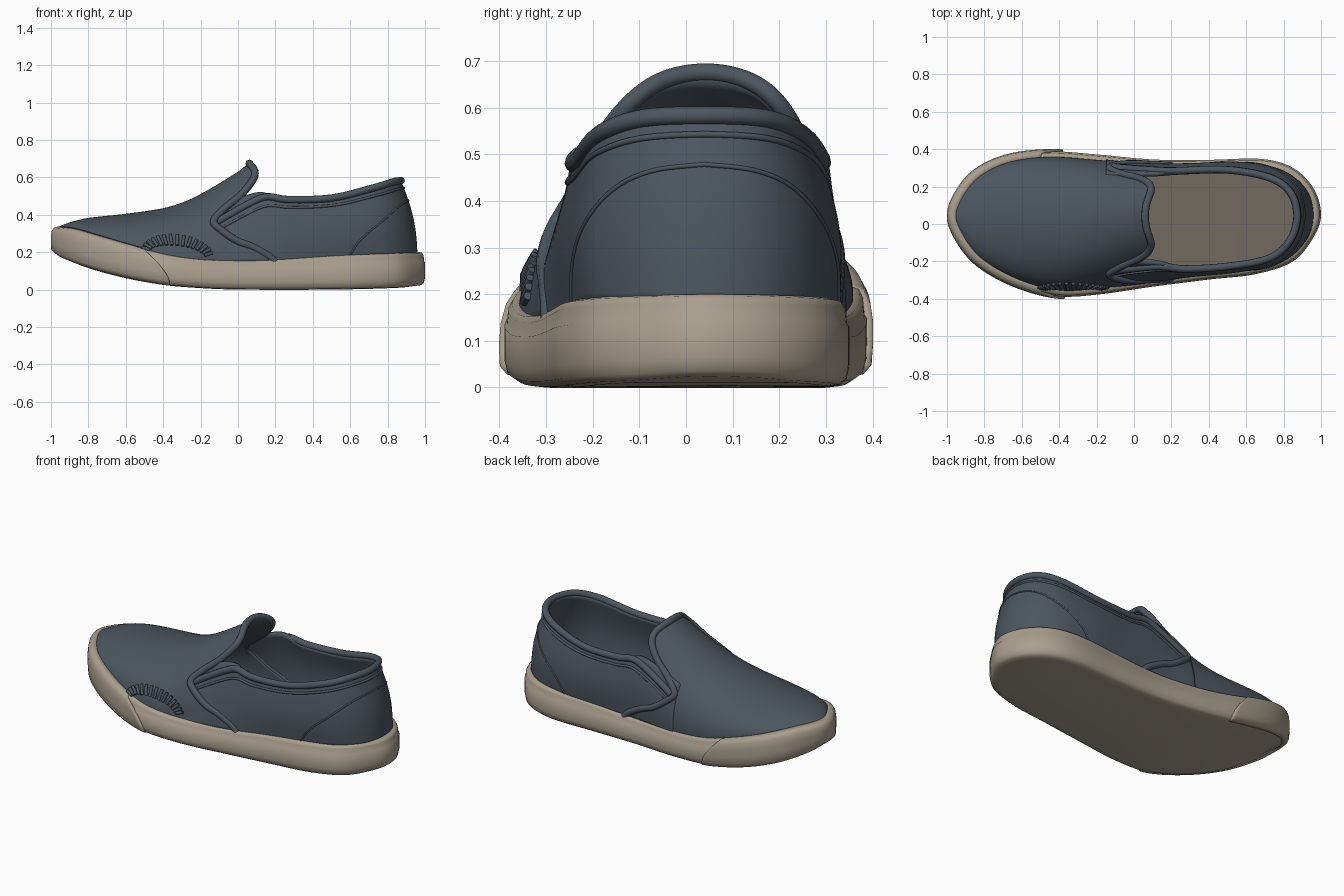
import bpy, bmesh, math
from mathutils import Vector

if "Cube" in bpy.data.objects:
    bpy.data.objects.remove(bpy.data.objects["Cube"])


def material(name, rgb):
    m = bpy.data.materials.new(name)
    m.diffuse_color = (*rgb, 1)
    m.use_nodes = True
    m.node_tree.nodes["Principled BSDF"].inputs["Base Color"].default_value = m.diffuse_color
    return m


FABRIC = material("slate_blue_fabric", (0.072, 0.092, 0.115))
RUBBER = material("beige_rubber", (0.40, 0.345, 0.27))
LINING = material("brown_insole", (0.165, 0.143, 0.117))


def interp(tab, x):
    """Smooth curve through (x, value) pairs."""
    n = len(tab) - 1
    x = min(max(x, tab[0][0]), tab[n][0])
    k = 0
    while k < n - 1 and tab[k + 1][0] < x:
        k += 1

    def slope(i):
        a, b = tab[max(i - 1, 0)], tab[min(i + 1, n)]
        return (b[1] - a[1]) / (b[0] - a[0])
    h = tab[k + 1][0] - tab[k][0]
    s = (x - tab[k][0]) / h
    return ((2*s**3 - 3*s**2 + 1) * tab[k][1] + (s**3 - 2*s**2 + s) * h * slope(k)
            + (3*s**2 - 2*s**3) * tab[k + 1][1] + (s**3 - s**2) * h * slope(k + 1))


def spline(pts, t, closed=False):
    """Catmull-Rom point at index t."""
    n = len(pts)
    k = math.floor(t) if closed else min(max(math.floor(t), 0), n - 2)
    s = t - k
    get = lambda i: Vector(pts[i % n] if closed else pts[min(max(i, 0), n - 1)])
    a, b, c, d = (get(k + i) for i in (-1, 0, 1, 2))
    return 0.5 * (2*b + (c - a)*s + (2*a - 5*b + 4*c - d)*s*s + (3*b - a - 3*c + d)*s**3)


def finish(bm, name, mat, thick=0, angle=50):
    me = bpy.data.meshes.new(name)
    bm.to_mesh(me)
    bm.free()
    ob = bpy.data.objects.new(name, me)
    bpy.context.collection.objects.link(ob)
    me.materials.append(mat)
    bpy.ops.object.select_all(action='DESELECT')
    ob.select_set(True)
    bpy.context.view_layer.objects.active = ob
    bpy.ops.object.shade_smooth_by_angle(angle=math.radians(angle))
    if thick:
        mod = ob.modifiers.new("thickness", 'SOLIDIFY')
        mod.thickness, mod.offset = thick, -1
    return ob


def sheet(f, ni, nj):
    """Open grid surface from f(i, j) with both in 0..1."""
    bm = bmesh.new()
    v = [[bm.verts.new(f(i / ni, j / nj)) for j in range(nj + 1)] for i in range(ni + 1)]
    for i in range(ni):
        for j in range(nj):
            bm.faces.new((v[i][j], v[i + 1][j], v[i + 1][j + 1], v[i][j + 1]))
    return bm


def tube(name, paths, radius, mat=FABRIC):
    cu = bpy.data.curves.new(name, 'CURVE')
    cu.dimensions = '3D'
    cu.bevel_depth, cu.bevel_resolution, cu.use_fill_caps = radius, 3, True
    for path in paths:
        sp = cu.splines.new('POLY')
        sp.points.add(len(path) - 1)
        for p, q in zip(sp.points, path):
            p.co = (*q, 1)
    cu.materials.append(mat)
    ob = bpy.data.objects.new(name, cu)
    bpy.context.collection.objects.link(ob)


# Sole outline, heel -> left side -> toe (index 11) -> right side
OUTLINE = [(1, .05), (.96, .19), (.85, .3), (.68, .348), (.4, .343), (.1, .345), (-.2, .372),
           (-.45, .388), (-.68, .36), (-.85, .28), (-.95, .16), (-.988, .04), (-.945, -.08),
           (-.84, -.21), (-.65, -.32), (-.42, -.385), (-.2, -.378), (.1, -.335), (.4, -.297),
           (.65, -.268), (.85, -.2), (.96, -.07)]
SOLE_LOW = [(-1, .2), (-.95, .165), (-.8, .11), (-.6, .06), (-.4, .025), (-.2, .008), (0, 0),
            (.5, 0), (.9, .01), (1, .02)]
SOLE_TOP = [(-1, .337), (-.9, .325), (-.75, .285), (-.6, .243), (-.4, .19), (-.2, .162),
            (0, .155), (.2, .16), (.5, .18), (1, .2)]


def outline(t, off, frac):
    """Point on the sole wall: outline index, outward offset, height fraction."""
    p = spline(OUTLINE, t, True)
    d = (spline(OUTLINE, t + .01, True) - spline(OUTLINE, t - .01, True)).normalized()
    lo, hi = interp(SOLE_LOW, p.x), interp(SOLE_TOP, p.x)
    return Vector((p.x + d.y * off, p.y - d.x * off, lo + (hi - lo) * frac))


# Sole: stacked rings closed by strips across the bottom and top
N = 22 * 8
RINGS = [(-.05, 0), (-.022, .02), (-.006, .09), (0, .25), (0, .7), (-.005, .73),
         (-.008, .9), (-.016, .98), (-.03, 1), (-.06, 1)]
bm = bmesh.new()
rings = [[bm.verts.new(outline(i / 8, o, f)) for i in range(N)] for o, f in RINGS]
for a, b in zip(rings, rings[1:]):
    for i in range(N):
        k = (i + 1) % N
        bm.faces.new((a[i], a[k], b[k], b[i]))
for r in (rings[0], rings[-1]):
    for i in range(N // 2):
        quad = [r[i], r[i + 1], r[N - i - 1], r[(N - i) % N]]
        bm.faces.new(list(dict.fromkeys(quad)))
bmesh.ops.recalc_face_normals(bm, faces=bm.faces)
finish(bm, "sole", RUBBER)

# Toe bumper wrapped round the front of the sole
BUMP = [(0, -.03), (.04, -.006), (.15, .01), (.4, .013), (.65, .013), (.85, .008), (.97, -.004), (1.02, -.035)]


def bumper(i, j):
    f, off = BUMP[round(j * 7)]
    cut = .5 * max(f, 0) ** 2
    return outline(6.7 + cut + i * (8.55 - 1.1 * cut * 2), off, f)


finish(sheet(bumper, 100, 7), "toe_bumper", RUBBER, .02)

# Insole
bm = bmesh.new()
ring = [bm.verts.new(outline(i / 8, -.05, 1) + Vector((0, 0, .008))) for i in range(N)]
for i in range(N // 2):
    if ring[i].co.x > -.45:
        quad = [ring[i], ring[i + 1], ring[N - i - 1], ring[(N - i) % N]]
        bm.faces.new(list(dict.fromkeys(quad)))
bmesh.ops.delete(bm, geom=[v for v in bm.verts if not v.link_faces], context='VERTS')
for f in bm.faces:
    if f.normal.z < 0 or f.calc_center_median().z < 0:
        f.normal_flip()
bmesh.ops.recalc_face_normals(bm, faces=bm.faces)
finish(bm, "insole", LINING)

# Vamp: arched front of the upper, cut back along a curved edge
SIDE = [outline(i / 8, -.03, 1) for i in range(N + 1)]
LEFT = sorted((p.x, p.y) for p in SIDE[:N // 2 + 1])
RIGHT = sorted((p.x, p.y) for p in SIDE[N // 2:])
RIDGE = [(-.97, .33), (-.93, .348), (-.88, .365), (-.8, .383), (-.6, .405), (-.4, .435),
         (-.3, .465), (-.2, .51), (0, .63), (.06, .675), (.12, .69), (.25, .69)]
EDGE = [(0, .2), (.06, .17), (.14, .1), (.24, 0), (.41, -.09), (.55, -.13), (.66, -.07),
        (.74, .03), (.82, .08), (.9, .09), (1, .06)]


def linear(tab, x):
    for a, b in zip(tab, tab[1:]):
        if a[0] <= x <= b[0] and b[0] > a[0]:
            return a[1] + (b[1] - a[1]) * (x - a[0]) / (b[0] - a[0])
    return tab[0][1] if x < tab[0][0] else tab[-1][1]


def arch(x, ang, lift=0):
    yl, yr = linear(LEFT, x), linear(RIGHT, x)
    lo, hi, f = interp(SOLE_TOP, x) - .015, interp(RIDGE, x), math.sin(ang)
    w = (yl - yr) / 2 + lift
    skew = .04 * f * min(1, max(0, x + .9))
    return Vector((x, (yl + yr) / 2 - w * math.cos(ang) + skew, lo + (hi - lo + lift) * f))


def vamp(i, j):
    ang = math.pi * j
    x0 = -.958
    return arch(x0 + (interp(EDGE, math.sin(ang)) - x0) * i ** 1.6, ang)


finish(sheet(vamp, 60, 120), "vamp", FABRIC, .02)
tube("vamp_piping", [[vamp(1, j / 160) for j in range(161)]], .02)

# Quarter: wall round the sides and heel
BASE = [(-.15, -.345, .14), (.1, -.315, .145), (.35, -.275, .15), (.6, -.243, .17),
        (.8, -.195, .18), (.92, -.09, .18), (.96, .04, .18), (.925, .18, .18), (.8, .285, .18),
        (.6, .325, .17), (.35, .318, .15), (.1, .32, .145), (-.15, .345, .14)]
TOP = [(-.15, -.2, .42), (.1, -.21, .52), (.25, -.24, .482), (.5, -.228, .487), (.72, -.185, .54),
       (.83, -.095, .575), (.872, .04, .583), (.835, .17, .575), (.72, .25, .54), (.5, .29, .487),
       (.25, .285, .482), (.1, .275, .52), (-.15, .27, .42)]


def quarter(u, v, lift=0):
    b, t = spline(BASE, u), spline(TOP, u)
    d = spline(BASE, u + .01) - spline(BASE, u - .01)
    n = Vector((d.y, -d.x, 0)).normalized()
    return b.lerp(t, v) + n * (.022 * math.sin(math.pi * v) + lift)


finish(sheet(lambda i, j: quarter(12 * i, j), 120, 16), "quarter", FABRIC, .022)


def around(v_of, u0, u1, n=120, lift=0):
    out = []
    for i in range(n + 1):
        u = u0 + (u1 - u0) * i / n
        out.append(quarter(u, v_of(min(u, 12 - u)), lift))
    return out


# Collar roll and seams on the quarter
tube("collar_roll", [around(lambda u: interp([(0, .7), (.6, .82), (1.3, .94), (1.9, 1), (6, 1)], u), .2, 11.8)], .02)
tube("collar_seam", [around(lambda u: interp([(0, .54), (.6, .68), (1.3, .81), (1.9, .87), (6, .9)], u), .2, 11.8)], .007)
COUNTER = [(2.95, 0), (3.3, .25), (3.8, .45), (4.5, .63), (5.2, .71), (6, .74)]
tube("heel_counter_seam", [around(lambda u: interp(COUNTER, u), 2.95, 9.05, 80)], .005)


# Fan of raised stitches on the outer side
def on_side(x, z):
    lo, hi = interp(SOLE_TOP, x) - .015, interp(RIDGE, x)
    return arch(x, math.asin(min(1, max(0, (z - lo) / (hi - lo)))), .006)


stitches = []
for k in range(15):
    a = math.radians(14 + k * 152 / 14)
    stitches.append([on_side(-.325 + (.15 + .045 * s) * math.cos(a),
                             .185 + (.05 + .055 * s) * math.sin(a) - .1 * (.15 * math.cos(a)))
                     for s in (0, .33, .67, 1)])
tube("side_stitches", stitches, .009)
